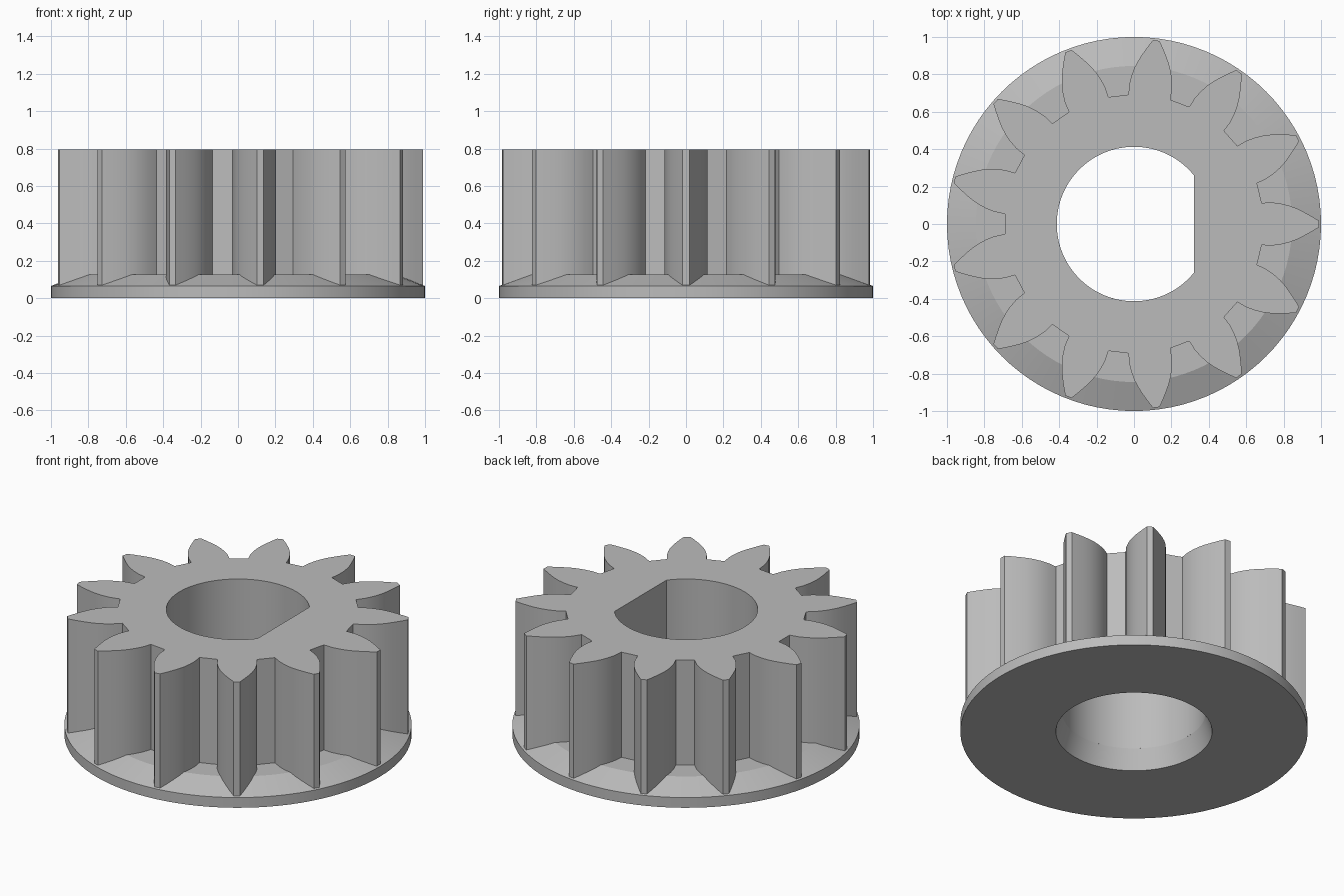
import bpy
import bmesh
from math import cos, sin, pi, acos, hypot, atan2, radians

TEETH = 13
TOP, SHOULDER, RIM = 0.795, 0.127, 0.065
BORE, FLAT_X = 0.413, 0.32

cube = bpy.data.objects.get("Cube")
if cube:
    bpy.data.objects.remove(cube, do_unlink=True)

grey = bpy.data.materials.new("plain grey")
grey.use_nodes = True
colour = (0.5, 0.5, 0.5, 1)
grey.diffuse_color = colour
for node in grey.node_tree.nodes:
    if node.type == "BSDF_PRINCIPLED":
        node.inputs["Base Color"].default_value = colour


def finish(name, bm):
    """Turn a bmesh into a smooth-shaded object with sharp edges kept."""
    bmesh.ops.recalc_face_normals(bm, faces=bm.faces)
    mesh = bpy.data.meshes.new(name)
    bm.to_mesh(mesh)
    bm.free()
    mesh.materials.append(grey)
    obj = bpy.data.objects.new(name, mesh)
    bpy.context.collection.objects.link(obj)
    bpy.ops.object.select_all(action="DESELECT")
    obj.select_set(True)
    bpy.context.view_layer.objects.active = obj
    bpy.ops.object.shade_smooth_by_angle(angle=radians(20))
    return obj


def add_loop(bm, points, z):
    verts = [bm.verts.new((x, y, z)) for x, y in points]
    return [bm.edges.new((v, verts[i - 1])) for i, v in enumerate(verts)]


# Tooth flank as (distance from axis, half width), mirrored and repeated
flank = [(0.683, 0.113), (0.74, 0.115), (0.79, 0.108), (0.83, 0.098),
         (0.87, 0.083), (0.91, 0.063), (0.95, 0.041), (0.988, 0.018)]
tooth = [(r, -w) for r, w in flank] + [(r, w) for r, w in reversed(flank)]
outline = []
for i in range(TEETH):
    c, s = cos(2 * pi * i / TEETH), sin(2 * pi * i / TEETH)
    outline += [(x * c - y * s, x * s + y * c) for x, y in tooth]

# D-shaped shaft hole
start = acos(FLAT_X / BORE)
steps = 72
shaft_hole = []
for i in range(steps + 1):
    a = start + (2 * pi - 2 * start) * i / steps
    shaft_hole.append((BORE * cos(a), BORE * sin(a)))

# Toothed body; its outer underside is sunk into the flange
bm = bmesh.new()
edges = add_loop(bm, outline, TOP) + add_loop(bm, shaft_hole, TOP)
bmesh.ops.triangle_fill(bm, edges=edges, use_beauty=True)
result = bmesh.ops.extrude_face_region(bm, geom=bm.faces[:], use_keep_orig=True)
for v in result["geom"]:
    if isinstance(v, bmesh.types.BMVert):
        v.co.z = SHOULDER if hypot(v.co.x, v.co.y) < 0.5 else RIM - 0.005
finish("toothed_body", bm)

# Flange with sloped shoulder and tapered bore
bm = bmesh.new()
profile = [(0.45, 0), (1, 0), (1, RIM), (0.845, SHOULDER), (BORE, SHOULDER)]
segments = 96
rings = [[bm.verts.new((r * cos(2 * pi * i / segments),
                        r * sin(2 * pi * i / segments), z))
          for i in range(segments)] for r, z in profile]
for k, ring in enumerate(rings):
    below = rings[k - 1]
    for i in range(segments):
        bm.faces.new((below[i - 1], below[i], ring[i], ring[i - 1]))
finish("flange", bm)
